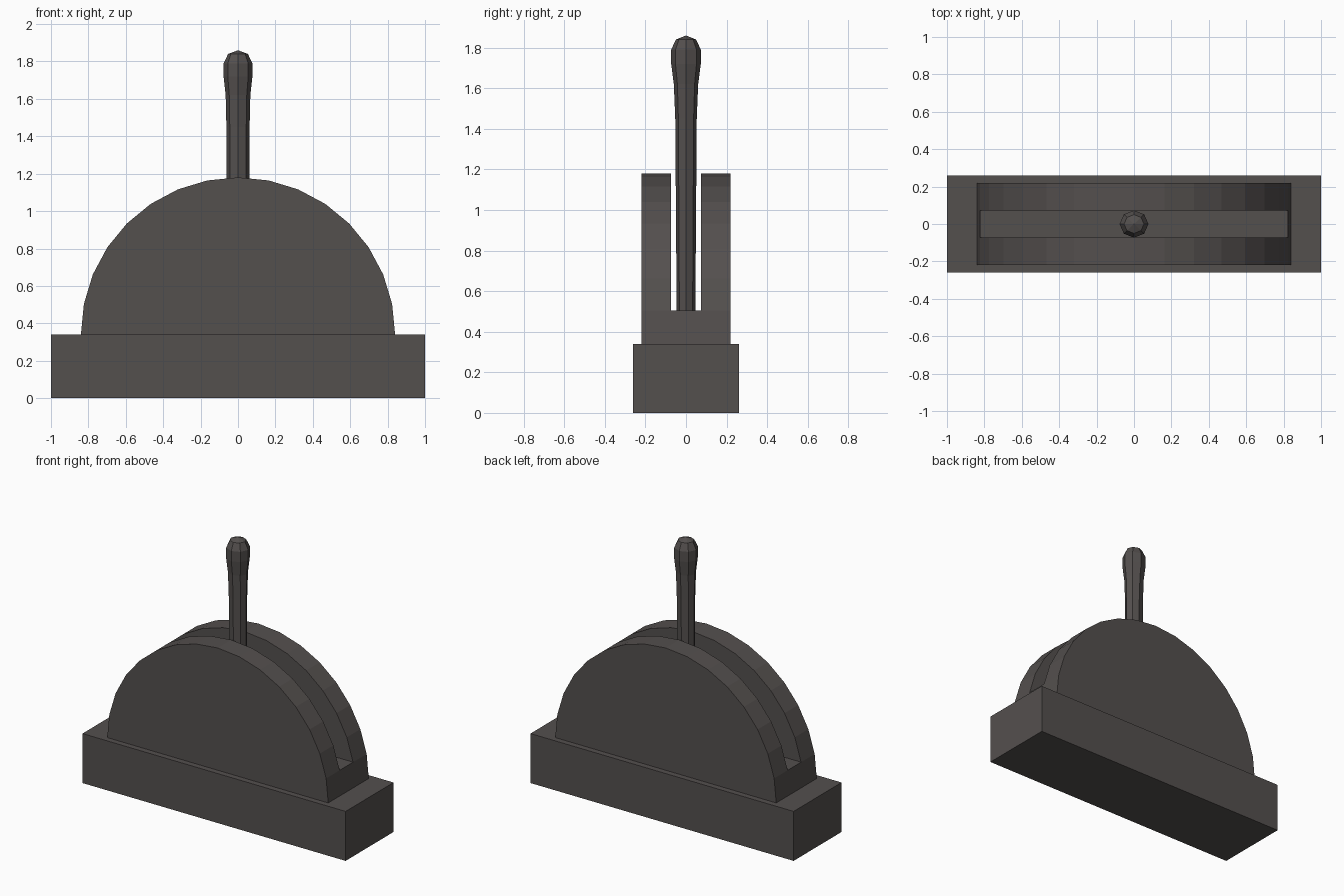
import bpy, bmesh
from math import sin, cos, pi

cube = bpy.data.objects.get("Cube")
if cube:
    bpy.data.objects.remove(cube, do_unlink=True)

BASE_TOP, RADIUS, STEPS = 0.34, 0.84, 16
SLOT = 0.073       # half width of the lever slot
OUTER = 0.22       # half depth of the housing

mat = bpy.data.materials.new("dark warm grey")
mat.use_nodes = True
colour = (0.088, 0.079, 0.076, 1)
mat.diffuse_color = colour
mat.node_tree.nodes["Principled BSDF"].inputs["Base Color"].default_value = colour


def finish(name, bm):
    bmesh.ops.recalc_face_normals(bm, faces=bm.faces)
    mesh = bpy.data.meshes.new(name)
    bm.to_mesh(mesh)
    bm.free()
    mesh.materials.append(mat)
    obj = bpy.data.objects.new(name, mesh)
    bpy.context.collection.objects.link(obj)
    return obj


def slab(name, outline, y0, y1):
    """Extrude an x-z outline from y0 to y1."""
    bm = bmesh.new()
    face = bm.faces.new([bm.verts.new((x, y0, z)) for x, z in outline])
    out = bmesh.ops.extrude_face_region(bm, geom=[face])
    moved = [v for v in out["geom"] if isinstance(v, bmesh.types.BMVert)]
    bmesh.ops.translate(bm, verts=moved, vec=(0, y1 - y0, 0))
    return finish(name, bm)


# Base block
slab("base", [(-1, 0), (1, 0), (1, BASE_TOP), (-1, BASE_TOP)], -0.26, 0.26)

# Half-round cheeks with a slot between them
arc = [(RADIUS * cos(pi * i / STEPS), BASE_TOP + RADIUS * sin(pi * i / STEPS))
       for i in range(STEPS + 1)]
slab("front_cheek", arc, -OUTER, -SLOT)
slab("back_cheek", arc, SLOT, OUTER)
slab("slot_floor", [arc[0], arc[1], arc[-2], arc[-1]], -SLOT, SLOT)

# Lever: eight-sided rings of (height, half width, half depth)
rings = [(0.505, 0.062, 0.046), (1.05, 0.062, 0.05), (1.45, 0.062, 0.053),
         (1.62, 0.066, 0.06), (1.72, 0.077, 0.073), (1.79, 0.077, 0.073),
         (1.84, 0.053, 0.05)]
bm = bmesh.new()
loops = [[bm.verts.new((w * cos(pi * k / 4), d * sin(pi * k / 4), z))
          for k in range(8)] for z, w, d in rings]
for low, high in zip(loops, loops[1:]):
    for k in range(8):
        n = (k + 1) % 8
        bm.faces.new((low[k], low[n], high[n], high[k]))
bm.faces.new(loops[0])
tip = bm.verts.new((0, 0, 1.86))
for k in range(8):
    bm.faces.new((loops[-1][k], loops[-1][(k + 1) % 8], tip))
finish("lever", bm)
